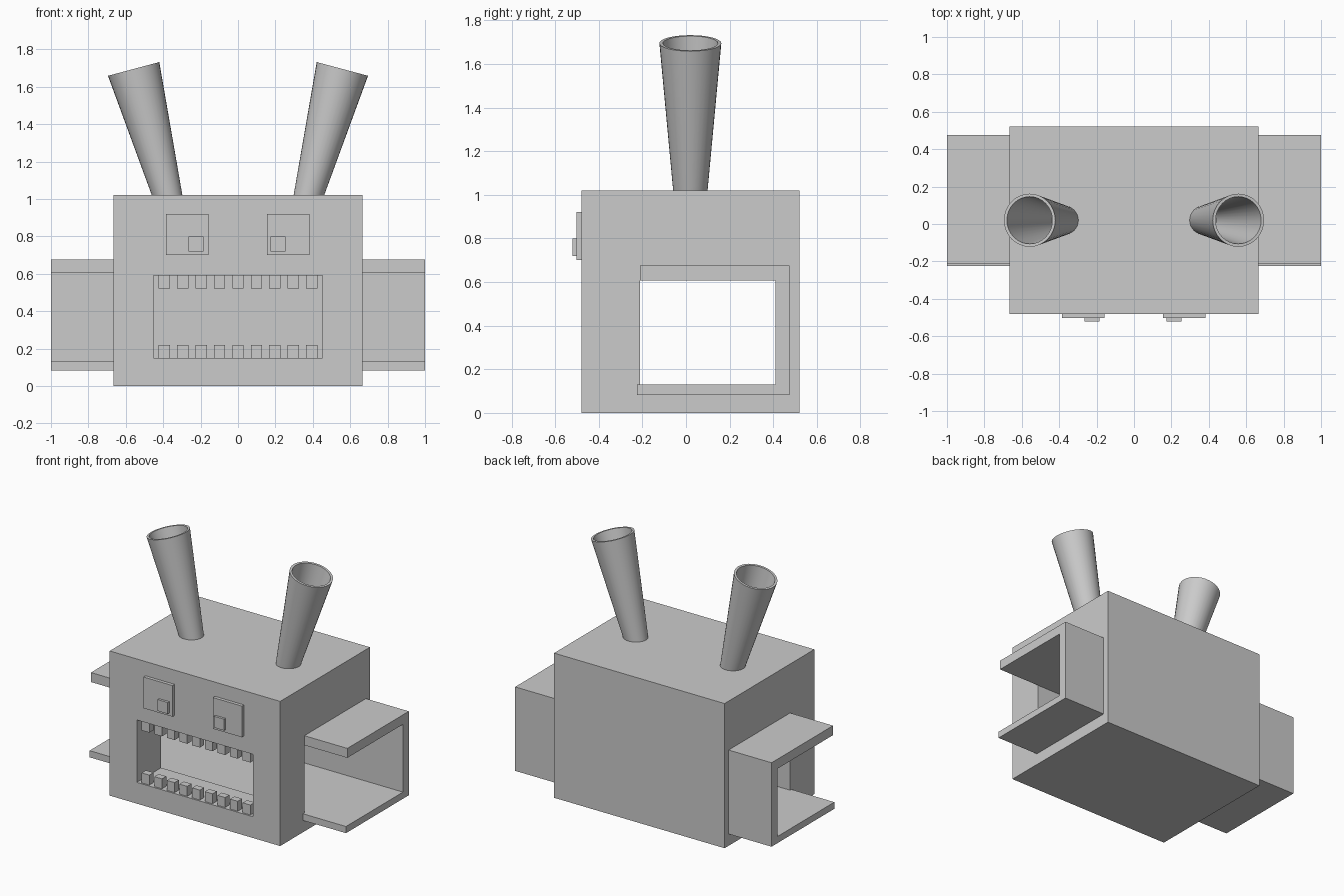
import bpy, bmesh
from math import radians, sin, cos, pi
from mathutils import Matrix, Vector

if "Cube" in bpy.data.objects:
    bpy.data.objects.remove(bpy.data.objects["Cube"])


def finish(name, bm):
    bmesh.ops.remove_doubles(bm, verts=bm.verts, dist=1e-5)
    bmesh.ops.recalc_face_normals(bm, faces=bm.faces)
    mesh = bpy.data.meshes.new(name)
    bm.to_mesh(mesh)
    bm.free()
    ob = bpy.data.objects.new(name, mesh)
    bpy.context.collection.objects.link(ob)
    return ob


def box(name, x, y, z):
    bm = bmesh.new()
    size = Vector((x[1] - x[0], y[1] - y[0], z[1] - z[0]))
    mid = Vector((sum(x) / 2, sum(y) / 2, sum(z) / 2))
    bmesh.ops.create_cube(bm, size=1, matrix=Matrix.Translation(mid) @ Matrix.Diagonal((*size, 1)))
    return finish(name, bm)


def cut(ob, cutter):
    bpy.context.view_layer.objects.active = ob
    mod = ob.modifiers.new("cut", 'BOOLEAN')
    mod.operation, mod.solver, mod.object = 'DIFFERENCE', 'EXACT', cutter
    cutter.hide_render = True
    bpy.ops.object.modifier_apply(modifier=mod.name)
    bpy.data.objects.remove(cutter)


# Head block with a sideways tunnel and a mouth opening into it
head = box("head", (-0.665, 0.665), (-0.48, 0.52), (0, 1.02))
cut(head, box("tunnel_cutter", (-0.8, 0.8), (-0.21, 0.41), (0.13, 0.608)))
cut(head, box("mouth_cutter", (-0.453, 0.453), (-0.6, 0.0), (0.15, 0.59)))

# Rows of teeth
for row, z in (("upper", (0.52, 0.59)), ("lower", (0.15, 0.22))):
    for i in range(9):
        x = (i - 4) * 0.0985
        box(f"{row}_tooth_{i + 1}", (x - 0.03, x + 0.03), (-0.468, -0.42), z)

# Square eyes with small pupils
for side, x, px in (("left", -0.272, -0.224), ("right", 0.269, 0.215)):
    box(f"{side}_eye", (x - 0.113, x + 0.113), (-0.503, -0.475), (0.70, 0.92))
    box(f"{side}_pupil", (px - 0.04, px + 0.04), (-0.52, -0.50), (0.72, 0.80))

# C-shaped side channels, open at the front
channel = [(-0.225, 0.083), (0.475, 0.083), (0.475, 0.675), (-0.21, 0.675),
           (-0.21, 0.608), (0.41, 0.608), (0.41, 0.13), (-0.225, 0.13)]
for side, s in (("left", -1), ("right", 1)):
    bm = bmesh.new()
    face = bm.faces.new([bm.verts.new((s * 0.665, y, z)) for y, z in channel])
    ext = bmesh.ops.extrude_face_region(bm, geom=[face], use_keep_orig=True)
    bmesh.ops.translate(bm, vec=(s * 0.335, 0, 0),
                        verts=[g for g in ext["geom"] if isinstance(g, bmesh.types.BMVert)])
    finish(f"{side}_side_channel", bm)

# Hollow flared horns leaning outwards
length, tilt = 0.72, radians(15)
profile = [(0, 0), (0.077, 0), (0.142, length), (0.126, length), (0.061, 0.03), (0, 0.03)]
for side, s in (("left", -1), ("right", 1)):
    bm = bmesh.new()
    vs = [bm.verts.new((r, 0, z)) for r, z in profile]
    es = [bm.edges.new(pair) for pair in zip(vs, vs[1:])]
    bmesh.ops.spin(bm, geom=vs + es, cent=(0, 0, 0), axis=(0, 0, 1),
                   angle=2 * pi, steps=32, use_merge=True)
    horn = finish(f"{side}_horn", bm)
    horn.location = (s * (0.558 - length * sin(tilt)), 0.02, 1.695 - length * cos(tilt))
    horn.rotation_euler = (0, s * tilt, 0)
    bpy.ops.object.select_all(action='DESELECT')
    horn.select_set(True)
    bpy.context.view_layer.objects.active = horn
    bpy.ops.object.shade_smooth_by_angle(angle=radians(30))
